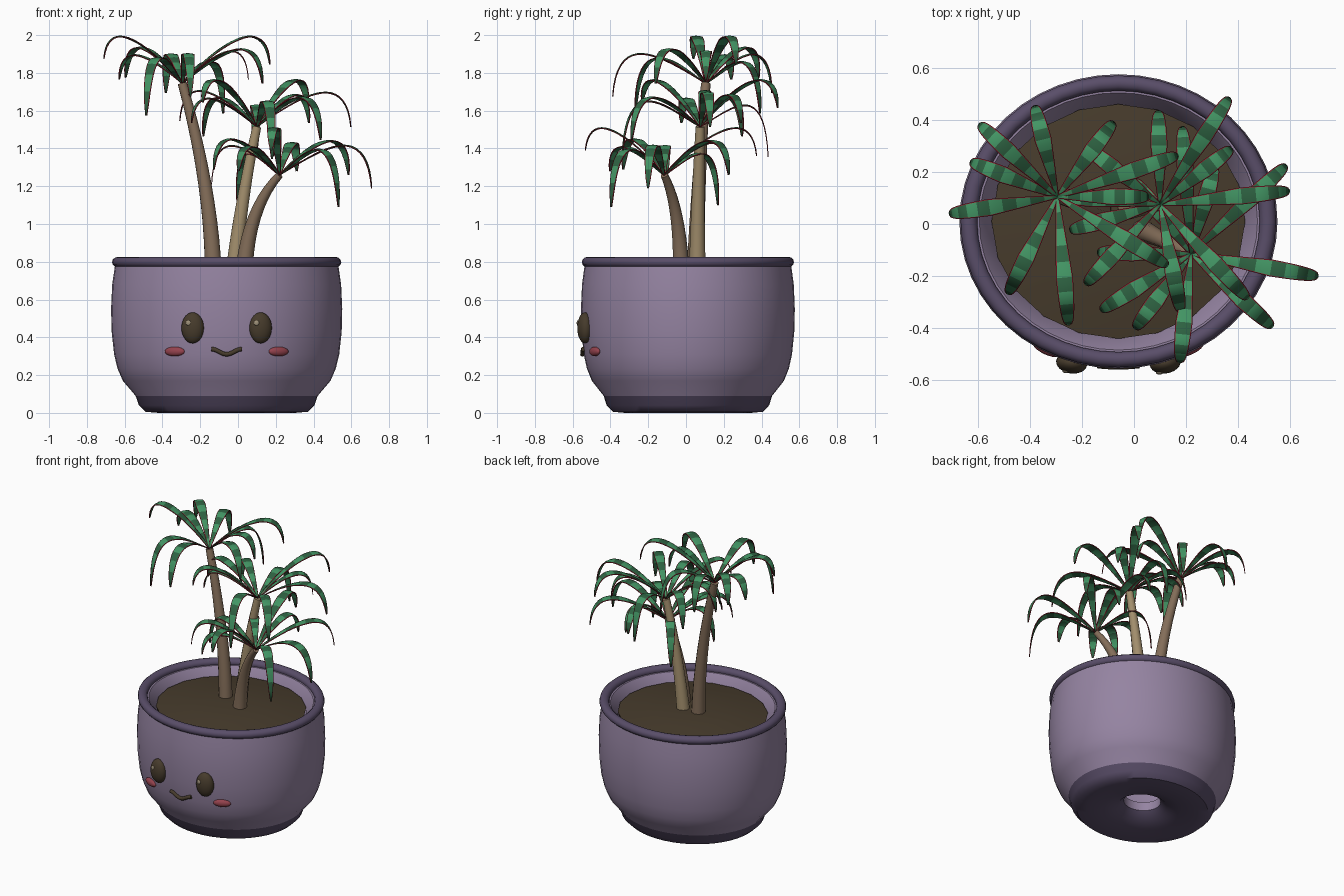
import bpy, bmesh, math
from mathutils import Vector

cube = bpy.data.objects.get("Cube")
if cube:
    bpy.data.objects.remove(cube, do_unlink=True)


def material(name, rgb):
    m = bpy.data.materials.new(name)
    m.use_nodes = True
    m.diffuse_color = (*rgb, 1)
    m.node_tree.nodes["Principled BSDF"].inputs["Base Color"].default_value = (*rgb, 1)
    return m


LAVENDER = material("lavender", (0.30, 0.23, 0.36))
PLUM = material("plum", (0.10, 0.075, 0.14))
SOIL = material("soil_brown", (0.062, 0.044, 0.025))
PINK = material("cheek_pink", (0.30, 0.055, 0.075))
GLINT = material("eye_glint", (0.34, 0.28, 0.19))
GREEN = material("leaf_green", (0.055, 0.30, 0.127))
DARK = material("dark_green", (0.027, 0.122, 0.054))
RED = material("leaf_edge_red", (0.26, 0.015, 0.028))
BARK = material("bark_brown", (0.23, 0.155, 0.10))
TAN = material("bark_tan", (0.36, 0.27, 0.15))

# The pot is slightly oval
CX, CY, SQUASH = -0.06, 0.01, 0.925


def finish(name, bm, mats, angle=40):
    me = bpy.data.meshes.new(name)
    bm.to_mesh(me)
    bm.free()
    ob = bpy.data.objects.new(name, me)
    bpy.context.collection.objects.link(ob)
    for m in mats:
        me.materials.append(m)
    smooth(ob, angle)
    return ob


def smooth(ob, angle=40):
    bpy.ops.object.select_all(action='DESELECT')
    ob.select_set(True)
    bpy.context.view_layer.objects.active = ob
    bpy.ops.object.shade_smooth_by_angle(angle=math.radians(angle))


def lathe(name, profile, mats, closed=True, sides=48, rule=None):
    """Spin a (radius, z) profile round the pot axis."""
    bm = bmesh.new()
    rings = []
    for i in range(sides):
        a = math.tau * i / sides
        rings.append([bm.verts.new((CX + r * math.cos(a), CY + SQUASH * r * math.sin(a), z))
                      for r, z in profile])
    n = len(profile)
    for i in range(sides):
        p, q = rings[i], rings[(i + 1) % sides]
        for j in range(n if closed else n - 1):
            k = (j + 1) % n
            f = bm.faces.new((p[j], q[j], q[k], p[k]))
            if rule:
                f.material_index = rule(f)
    if not closed:
        bm.faces.new([r[-1] for r in rings])
    bmesh.ops.recalc_face_normals(bm, faces=bm.faces)
    return finish(name, bm, mats)


# Pot body with a dark foot and a drain hole
outer = [(0.12, 0.07), (0.16, 0.035), (0.25, 0.012), (0.36, 0), (0.43, 0.006), (0.465, 0.04),
         (0.482, 0.09), (0.55, 0.17), (0.578, 0.235), (0.596, 0.31), (0.609, 0.43),
         (0.612, 0.55), (0.606, 0.68), (0.59, 0.79)]
inner = [(0.535, 0.79), (0.488, 0.72), (0.46, 0.6), (0.44, 0.25), (0.36, 0.14), (0.12, 0.13)]
lathe("pot_body", outer + inner, [LAVENDER, PLUM],
      rule=lambda f: int(f.calc_center_median().z < 0.09))

# Rounded rim
rim = [(0.575 + 0.032 * math.cos(math.tau * i / 12), 0.798 + 0.028 * math.sin(math.tau * i / 12))
       for i in range(12)]
lathe("pot_rim", rim, [PLUM])

# Gently mounded soil
lathe("soil", [(0.48, 0.71), (0.488, 0.738), (0.3, 0.768), (0.12, 0.78)], [SOIL],
      closed=False, sides=20)


def ellipsoid(name, loc, size, mat, turn=0):
    bpy.ops.mesh.primitive_uv_sphere_add(segments=24, ring_count=14, location=loc,
                                         rotation=(0, 0, turn))
    ob = bpy.context.object
    ob.name = name
    ob.scale = size
    ob.data.materials.append(mat)
    smooth(ob, 60)


def tube(name, points, radii, mat):
    cu = bpy.data.curves.new(name, 'CURVE')
    cu.dimensions = '3D'
    cu.bevel_depth = 1
    cu.bevel_resolution = 3
    cu.use_fill_caps = True
    sp = cu.splines.new('POLY')
    sp.points.add(len(points) - 1)
    for p, co, r in zip(sp.points, points, radii):
        p.co = (*co, 1)
        p.radius = r
    ob = bpy.data.objects.new(name, cu)
    bpy.context.collection.objects.link(ob)
    cu.materials.append(mat)
    bpy.ops.object.select_all(action='DESELECT')
    ob.select_set(True)
    bpy.context.view_layer.objects.active = ob
    bpy.ops.object.convert(target='MESH')
    smooth(bpy.context.object, 50)


# Face
for side, s in (("right", -1), ("left", 1)):
    ex = CX + s * 0.18
    ellipsoid(side + "_eye", (ex, -0.535, 0.45), (0.06, 0.04, 0.082), SOIL, s * 0.15)
    ellipsoid(side + "_eye_glint", (ex - 0.022, -0.57 - s * 0.003, 0.476), (0.014, 0.006, 0.014), GLINT)
    ellipsoid(side + "_cheek", (CX + s * 0.275, -0.483, 0.325), (0.057, 0.02, 0.025), PINK, s * 0.42)
steps = [i / 10 for i in range(11)]
tube("smile", [(CX + 0.16 * (t - 0.5), -0.548 + 0.02 * (t - 0.5) ** 2,
                0.324 + 0.014 * math.cos(math.tau * t)) for t in steps], [0.012] * 11, SOIL)

# Leaf pattern: angle, reach, peak height, tip height
LEAVES = [(0, 0.35, 0.17, 0.02), (19, 0.49, 0.25, 0.10), (53, 0.36, 0.10, -0.16),
          (104, 0.36, 0.15, -0.05), (137, 0.41, 0.19, 0.03), (158, 0.36, 0.15, 0.02),
          (189, 0.42, 0.25, 0.13), (243, 0.42, 0.12, -0.17), (275, 0.495, 0.15, -0.07),
          (328, 0.50, 0.18, 0.0)]
ROWS = 20


def leaf_cluster(name, top, turn):
    bm = bmesh.new()
    for angle, reach, peak, tip in LEAVES:
        a = math.radians(angle + turn)
        out = Vector((math.cos(a), math.sin(a), 0))
        across = Vector((-out.y, out.x, 0))
        lift = (0.81 * peak - 0.275 * tip) / 0.444
        rows = []
        for i in range(ROWS + 1):
            u = i / ROWS
            b1, b2, b3 = 3 * u * (1 - u) ** 2, 3 * u * u * (1 - u), u ** 3
            r = reach * (0.4 * b1 + 0.95 * b2 + b3)
            z = 0.8 * peak * b1 + lift * b2 + tip * b3
            # narrow stem, broad blade, tapered tip
            half = (0.006 + 0.028 * min(1, u / 0.5)) * math.sqrt(max(0.02, 1 - u ** 3.5))
            mid = Vector(top) + out * r + Vector((0, 0, z))
            edge = max(half - 0.004, half * 0.5)
            rows.append([bm.verts.new(mid + across * w - Vector((0, 0, abs(w) * 0.15)))
                         for w in (-half, -edge, 0, edge, half)])
        for i in range(ROWS):
            for j in range(4):
                f = bm.faces.new((rows[i][j + 1], rows[i][j], rows[i + 1][j], rows[i + 1][j + 1]))
                f.material_index = 2 if j in (0, 3) else i // 2 % 2
    bm.normal_update()
    ob = finish(name, bm, [GREEN, DARK, RED], 50)
    mod = ob.modifiers.new("thickness", 'SOLIDIFY')
    mod.thickness = 0.005
    mod.offset = 0


# Three leaning trunks, each with its leaf cluster
TRUNKS = [("tall", (-0.13, 0.05, 0.72), (-0.14, 0.06, 1.2), (-0.295, 0.105, 1.745), 0.047, 0.025, BARK, 0),
          ("middle", (-0.025, 0.06, 0.72), (0.01, 0.06, 1.1), (0.1, 0.075, 1.515), 0.045, 0.024, TAN, 38),
          ("short", (0.03, -0.025, 0.72), (0.05, -0.03, 1.08), (0.22, -0.115, 1.26), 0.047, 0.02, BARK, 75)]
for label, base, bend, top, r0, r1, mat, turn in TRUNKS:
    p0, p1, p2 = Vector(base), Vector(bend), Vector(top)
    path = [p0 * (1 - t) ** 2 + p1 * 2 * t * (1 - t) + p2 * t * t for t in steps]
    tube(label + "_trunk", path, [r0 + (r1 - r0) * t for t in steps], mat)
    leaf_cluster(label + "_leaves", top, turn)
